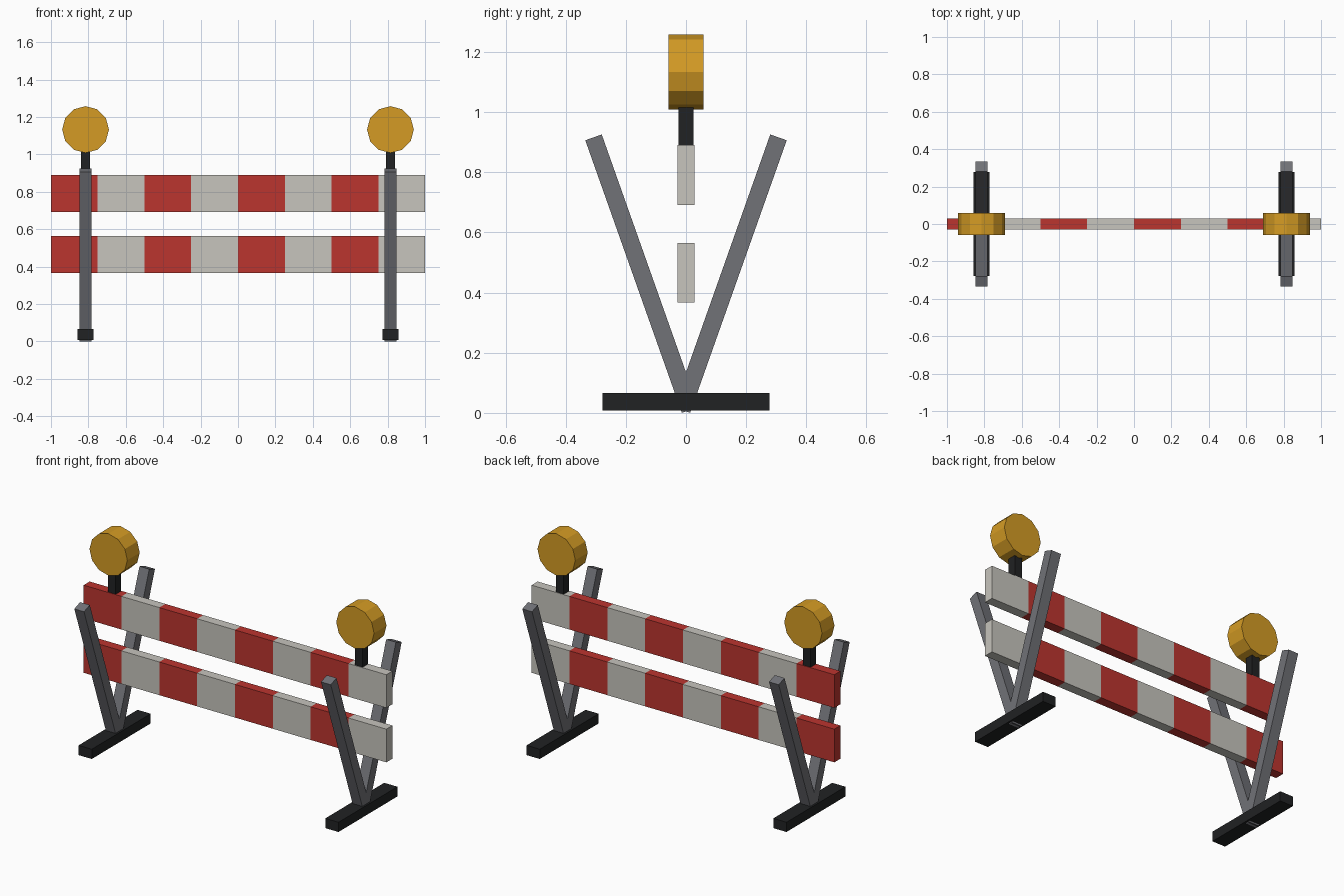
import bpy, bmesh, math
from mathutils import Matrix, Vector

if "Cube" in bpy.data.objects:
    bpy.data.objects.remove(bpy.data.objects["Cube"])


def material(name, rgb):
    m = bpy.data.materials.new(name)
    m.diffuse_color = (*rgb, 1)
    m.use_nodes = True
    m.node_tree.nodes["Principled BSDF"].inputs["Base Color"].default_value = m.diffuse_color
    return m


RED = material("red", (0.50, 0.035, 0.028))
WHITE = material("off white", (0.57, 0.555, 0.51))
GREY = material("steel grey", (0.165, 0.168, 0.185))
BLACK = material("black rubber", (0.015, 0.016, 0.017))
AMBER = material("amber", (0.66, 0.33, 0.018))


def finish(name, bm, *mats):
    bmesh.ops.recalc_face_normals(bm, faces=bm.faces)
    me = bpy.data.meshes.new(name)
    bm.to_mesh(me)
    bm.free()
    for m in mats:
        me.materials.append(m)
    ob = bpy.data.objects.new(name, me)
    bpy.context.collection.objects.link(ob)
    return ob


def box_mesh(center, size, tilt=0.0):
    bm = bmesh.new()
    mat = (Matrix.Translation(center) @ Matrix.Rotation(tilt, 4, 'X')
           @ Matrix.Diagonal((*size, 1)))
    bmesh.ops.create_cube(bm, size=1, matrix=mat)
    return bm


# Striped boards: cut into eight sections, alternating red and white
for name, z0, z1 in (("upper_board", 0.692, 0.89), ("lower_board", 0.367, 0.565)):
    bm = box_mesh((0, 0, (z0 + z1) / 2), (2, 0.057, z1 - z0))
    for i in range(1, 8):
        bmesh.ops.bisect_plane(bm, geom=bm.verts[:] + bm.edges[:] + bm.faces[:],
                               plane_co=(-1 + i * 0.25, 0, 0), plane_no=(1, 0, 0))
    for f in bm.faces:
        section = min(7, int((f.calc_center_median().x + 1) / 0.25))
        f.material_index = section % 2
    finish(name, bm, RED, WHITE)

# Stands: foot, pair of splayed legs, lamp post and lamp on each side
for side, x in (("left", -0.815), ("right", 0.815)):
    finish(side + "_foot", box_mesh((x, 0, 0.0375), (0.087, 0.556, 0.058)), BLACK)

    for end, s in (("front", -1), ("back", 1)):
        low = Vector((x, -0.0135 * s, 0.01))
        top = Vector((x, 0.3075 * s, 0.916))
        d = top - low
        bm = box_mesh((low + top) / 2, (0.064, 0.058, d.length), -math.atan2(d.y, d.z))
        finish(f"{side}_{end}_leg", bm, GREY)

    finish(side + "_lamp_post", box_mesh((x, 0, 0.95), (0.05, 0.051, 0.14)), BLACK)

    # Twelve-sided lamp with corners at top, bottom and sides
    bm = bmesh.new()
    bmesh.ops.create_cone(bm, cap_ends=True, segments=12, radius1=0.125, radius2=0.125,
                          depth=0.117, matrix=Matrix.Translation((x, 0, 1.133))
                          @ Matrix.Rotation(math.pi / 2, 4, 'X'))
    finish(side + "_lamp", bm, AMBER)
